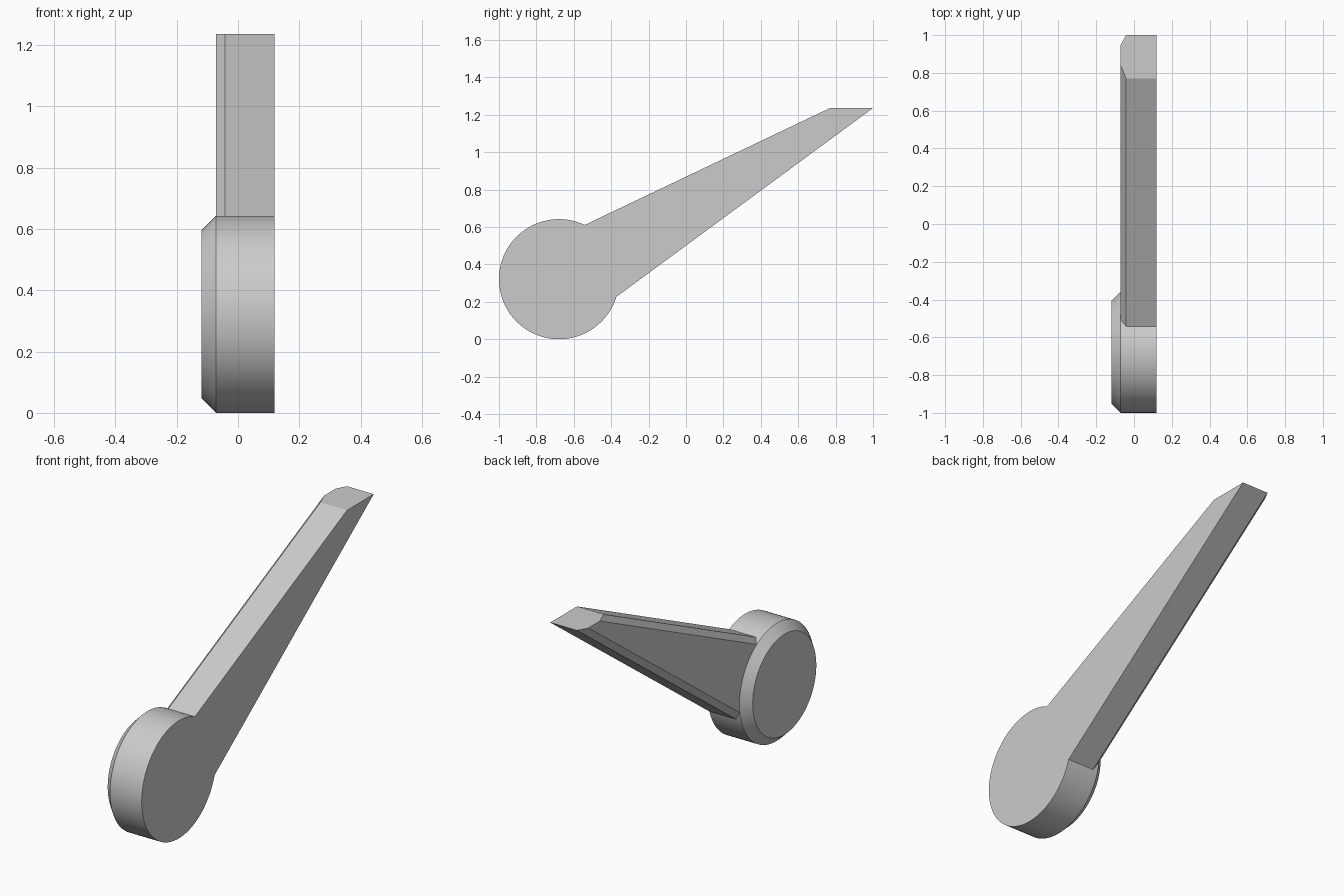
import bpy, bmesh, math

cube = bpy.data.objects.get("Cube")
if cube:
    bpy.data.objects.remove(cube, do_unlink=True)

# One plain grey for the whole part
grey = bpy.data.materials.new("plain_grey")
grey.use_nodes = True
color = (0.6, 0.6, 0.6, 1)
grey.diffuse_color = color
grey.node_tree.nodes["Principled BSDF"].inputs["Base Color"].default_value = color


def loft(name, sections):
    """Solid skinned through closed (x, [(y, z), ...]) sections."""
    bm = bmesh.new()
    rings = [[bm.verts.new((x, y, z)) for y, z in pts] for x, pts in sections]
    n = len(rings[0])
    for a, b in zip(rings, rings[1:]):
        for i in range(n):
            j = (i + 1) % n
            bm.faces.new((a[i], a[j], b[j], b[i]))
    bm.faces.new(rings[0])
    bm.faces.new(rings[-1])
    bmesh.ops.recalc_face_normals(bm, faces=bm.faces)
    mesh = bpy.data.meshes.new(name)
    bm.to_mesh(mesh)
    bm.free()
    mesh.materials.append(grey)
    obj = bpy.data.objects.new(name, mesh)
    bpy.context.collection.objects.link(obj)
    return obj


def circle(radius, sides=96):
    steps = [math.tau * i / sides for i in range(sides)]
    return [(-0.679 + radius * math.cos(t), 0.321 + radius * math.sin(t)) for t in steps]


# Round hub, chamfered on one side
FLAT, ARM_SIDE = 0.119, -0.072
hub = loft("lever_hub_and_arm", [(FLAT, circle(0.321)), (ARM_SIDE, circle(0.321)),
                                 (-0.119, circle(0.274))])

# Tapered arm rooted inside the hub, long edges chamfered on the same side
outline = [(-0.55, 0.096), (1.0, 1.236), (0.77, 1.236), (-0.6, 0.583)]
inset = [(y + dy, z) for (y, z), dy in zip(outline, (-0.055, -0.055, 0.075, 0.075))]
arm = loft("arm_helper", [(FLAT, outline), (-0.042, outline), (ARM_SIDE, inset)])

# Fuse the arm into the hub
union = hub.modifiers.new("join_arm", "BOOLEAN")
union.operation = "UNION"
union.solver = "EXACT"
union.object = arm
bpy.ops.object.select_all(action="DESELECT")
hub.select_set(True)
bpy.context.view_layer.objects.active = hub
bpy.ops.object.modifier_apply(modifier=union.name)
bpy.data.objects.remove(arm, do_unlink=True)
bpy.ops.object.shade_smooth_by_angle(angle=math.radians(25))
